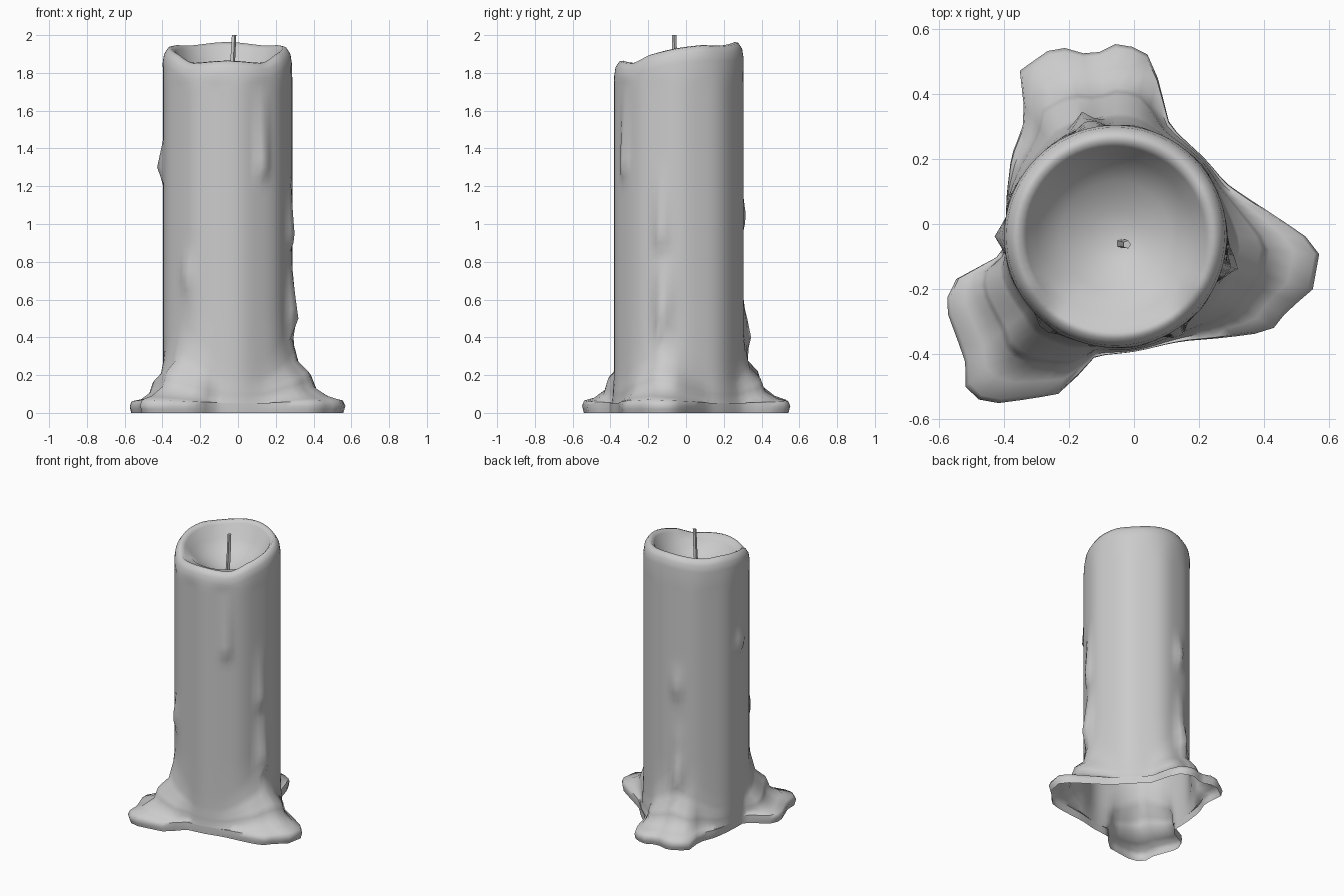
import bpy, bmesh, math
from math import sin, cos, radians, pi
from mathutils import Vector

if "Cube" in bpy.data.objects:
    bpy.data.objects.remove(bpy.data.objects["Cube"])

CX, CY, R = -0.057, -0.038, 0.342
SEG = 72


def material(name, colour):
    m = bpy.data.materials.new(name)
    m.use_nodes = True
    m.diffuse_color = colour
    m.node_tree.nodes["Principled BSDF"].inputs["Base Color"].default_value = colour
    return m


wax = material("grey wax", (0.6, 0.6, 0.6, 1))


def finish(name, bm, angle):
    me = bpy.data.meshes.new(name)
    bm.to_mesh(me)
    bm.free()
    ob = bpy.data.objects.new(name, me)
    bpy.context.collection.objects.link(ob)
    me.materials.append(wax)
    bpy.ops.object.select_all(action='DESELECT')
    ob.select_set(True)
    bpy.context.view_layer.objects.active = ob
    bpy.ops.object.shade_smooth_by_angle(angle=radians(angle))
    return ob


def lerp_table(table, x):
    for (x0, y0), (x1, y1) in zip(table, table[1:]):
        if x <= x1:
            return y0 + (y1 - y0) * max(0, x - x0) / (x1 - x0)
    return table[-1][1]


def angle_gap(a, b):
    return abs((a - b + pi) % (2 * pi) - pi)


# Outline of the melted puddle, anticlockwise
puddle = [Vector(p) for p in [
    (.57, -.07), (.28, .13), (.11, .31), (.055, .51), (-.04, .56), (-.13, .52),
    (-.24, .55), (-.36, .46), (-.33, .33), (-.38, .21), (-.40, -.09),
    (-.565, -.18), (-.575, -.26), (-.51, -.46), (-.52, -.50), (-.46, -.555),
    (-.22, -.52), (-.12, -.41), (.17, -.36), (.42, -.33), (.48, -.26), (.55, -.21)]]


def puddle_radius(a):
    c, d = Vector((CX, CY)), Vector((cos(a), sin(a)))
    best = R
    for p, q in zip(puddle, puddle[1:] + puddle[:1]):
        e, w = q - p, p - c
        den = d.cross(e)
        if abs(den) > 1e-9:
            t, s = w.cross(e) / den, w.cross(d) / den
            if t > 0 and -1e-6 <= s <= 1.000001:
                best = max(best, t)
    return best


# Drips: angle in degrees, peak height, reach up, reach down, half width, depth
drips = [(-14, .50, .35, .10, 11, .055), (-16, .92, .40, .08, 9, .035),
         (105, .42, .22, .12, 11, .055), (103, 1.03, .18, .10, 9, .035),
         (105, .65, .15, .08, 9, .015), (180, 1.30, .15, .09, 9, .032),
         (232, .72, .16, .10, 9, .03), (303, 1.30, .45, .07, 8, .035)]
ridges = [radians(d) for d in (-15, 105, 225)]


def drip_depth(a, z):
    total = 0
    for deg, peak, up, down, half, depth in drips:
        side = max(0, 1 - angle_gap(a, radians(deg)) / radians(half))
        rise = max(0, 1 - abs(z - peak) / (up if z > peak else down))
        total += depth * side * rise
    return total


def rim_height(a):
    y = CY + .31 * sin(a)
    z = lerp_table([(-.38, 1.855), (-.28, 1.86), (-.2, 1.90), (0, 1.93),
                    (.1, 1.95), (.27, 1.955)], y)
    return z + .008 * cos(4 * a)


# Candle body with puddle, drips and a hollow melted top
spread = [(0, .96), (.04, 1), (.07, .95), (.09, .72), (.14, .46), (.22, .36),
          (.28, .14), (.4, .04), (.5, 0)]
skirt = [0, .02, .04, .07, .09, .14, .18, .22, .28, .34, .4, .5]
shaft = [.5 + .05 * i for i in range(1, 26)]
lip = [(R, -.08), (.335, -.035), (.315, -.004), (.295, 0), (.275, -.02)]
bowl = [(.24, 1.84), (.17, 1.78), (.08, 1.73)]


def column(a):
    outer = puddle_radius(a)
    near = max(0, 1 - min(angle_gap(a, r) for r in ridges) / radians(42))
    flute = .003 * cos(9 * a)
    pts = []
    for z in skirt:
        height = z * (.55 + .45 * near) if z > .07 else z * (.75 + .25 * near)
        r = R + flute + (outer - R) * lerp_table(spread, z)
        pts.append((r + drip_depth(a, height), height))
    for z in shaft:
        pts.append((R + flute + drip_depth(a, z), z))
    top = rim_height(a)
    pts += [(r, top + dz) for r, dz in lip] + bowl
    return pts


bm = bmesh.new()
columns = []
for i in range(SEG):
    a = 2 * pi * i / SEG
    columns.append([bm.verts.new((CX + r * cos(a), CY + r * sin(a), z)) for r, z in column(a)])
centre = bm.verts.new((-.035, -.06, 1.71))
for i, left in enumerate(columns):
    right = columns[(i + 1) % SEG]
    for j in range(len(left) - 1):
        bm.faces.new((left[j], right[j], right[j + 1], left[j + 1]))
    bm.faces.new((left[-1], right[-1], centre))
finish("candle_body", bm, 60)

# Wick: a thin, slightly bent rod
bm = bmesh.new()
rings = []
for x, y, z, r in [(-.04, -.06, 1.70, .015), (-.03, -.06, 1.85, .014), (-.022, -.063, 2.0, .013)]:
    rings.append([bm.verts.new((x + r * cos(2 * pi * k / 5), y + r * sin(2 * pi * k / 5), z))
                  for k in range(5)])
for low, high in zip(rings, rings[1:]):
    for k in range(5):
        n = (k + 1) % 5
        bm.faces.new((low[k], low[n], high[n], high[k]))
bm.faces.new(rings[-1])
finish("wick", bm, 40)
